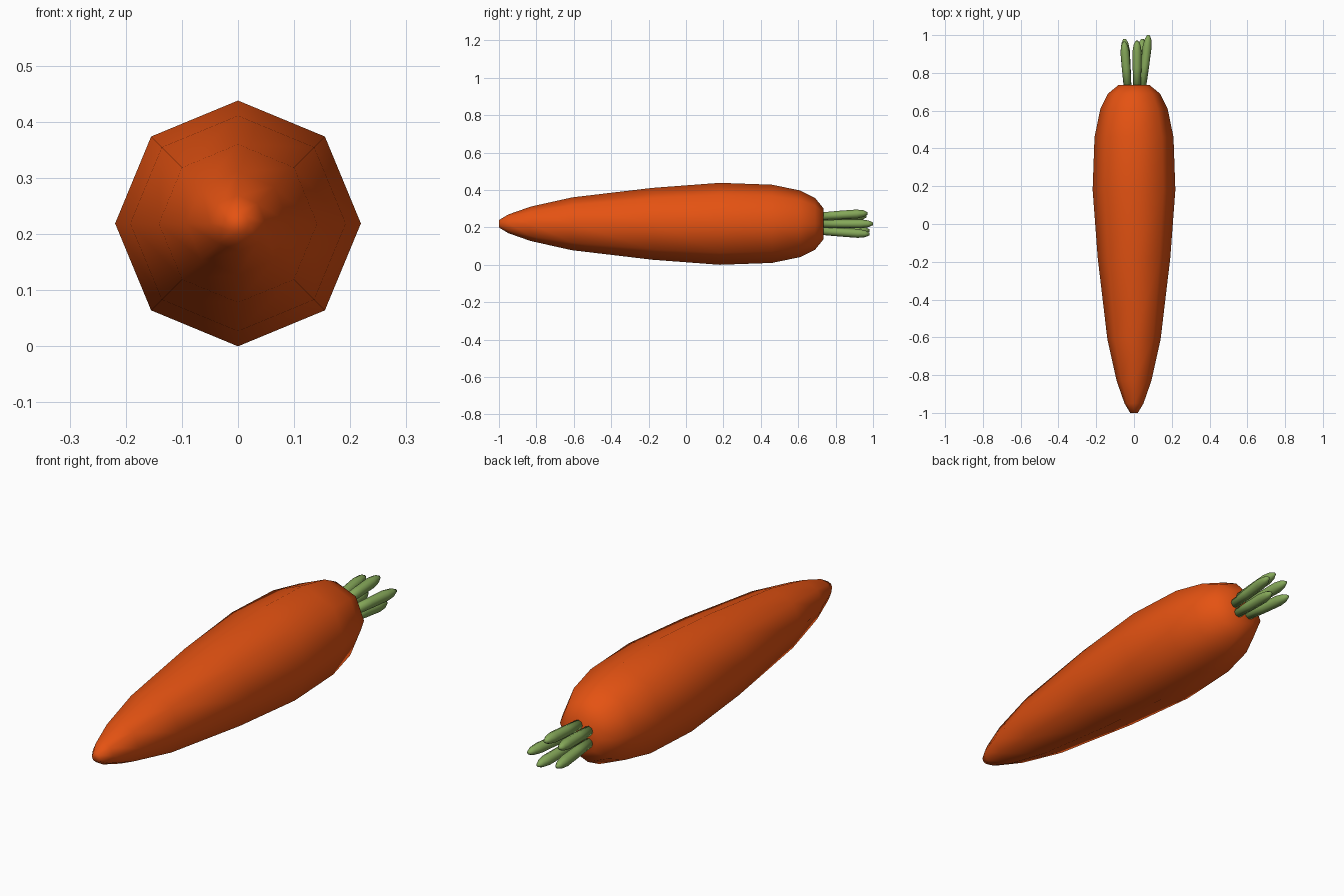
import bpy, bmesh, math
from mathutils import Vector

if "Cube" in bpy.data.objects:
    bpy.data.objects.remove(bpy.data.objects["Cube"])

CZ = 0.219  # height of the root's axis


def material(name, rgb):
    m = bpy.data.materials.new(name)
    m.diffuse_color = (*rgb, 1)
    m.use_nodes = True
    m.node_tree.nodes["Principled BSDF"].inputs["Base Color"].default_value = m.diffuse_color
    return m


orange = material("carrot orange", (0.78, 0.085, 0.006))
green = material("stalk green", (0.235, 0.39, 0.10))


def lathe(name, profile, sides, mat, start, direction):
    """Closed body of rings (distance, radius) along a direction."""
    bm = bmesh.new()
    rings = []
    for d, r in profile:
        rings.append([bm.verts.new((r * math.cos(math.tau * i / sides),
                                    r * math.sin(math.tau * i / sides), d))
                      for i in range(sides)])
    for a, b in zip(rings, rings[1:]):
        for i in range(sides):
            j = (i + 1) % sides
            bm.faces.new((a[i], a[j], b[j], b[i]))
    bm.faces.new(rings[0][::-1])
    bm.faces.new(rings[-1])
    turn = Vector((0, 0, 1)).rotation_difference(Vector(direction)).to_matrix().to_4x4()
    bm.transform(turn)
    bmesh.ops.translate(bm, verts=bm.verts, vec=start)
    bmesh.ops.recalc_face_normals(bm, faces=bm.faces)
    for f in bm.faces:
        f.smooth = True
    me = bpy.data.meshes.new(name)
    bm.to_mesh(me)
    bm.free()
    me.materials.append(mat)
    ob = bpy.data.objects.new(name, me)
    bpy.context.collection.objects.link(ob)
    return ob


# Eight-sided tapering root, tip to crown
root = [(-1.0, 0.02), (-0.95, 0.05), (-0.83, 0.092), (-0.61, 0.141),
        (-0.18, 0.192), (0.18, 0.219), (0.46, 0.209), (0.61, 0.178),
        (0.69, 0.138), (0.735, 0.083)]
lathe("root", root, 8, orange, (0, 0, CZ), (0, 1, 0))

# Five short splayed stalks: base x, base z, tip x, tip z, tip y
stalks = [(0.042, 0.0, 0.077, 0.0, 1.0),
          (0.016, 0.040, 0.016, 0.056, 0.97),
          (-0.033, 0.026, -0.052, 0.042, 0.965),
          (-0.033, -0.026, -0.050, -0.036, 0.98),
          (0.024, -0.038, 0.045, -0.055, 0.98)]
for n, (bx, bz, tx, tz, ty) in enumerate(stalks):
    base = Vector((bx, 0.71, CZ + bz))
    way = Vector((tx, ty, CZ + tz)) - base
    L = way.length
    shape = [(0, 0.020), (0.45 * L, 0.023), (0.78 * L, 0.024),
             (0.92 * L, 0.018), (L, 0.007)]
    lathe(f"stalk_{n + 1}", shape, 8, green, base, way)
